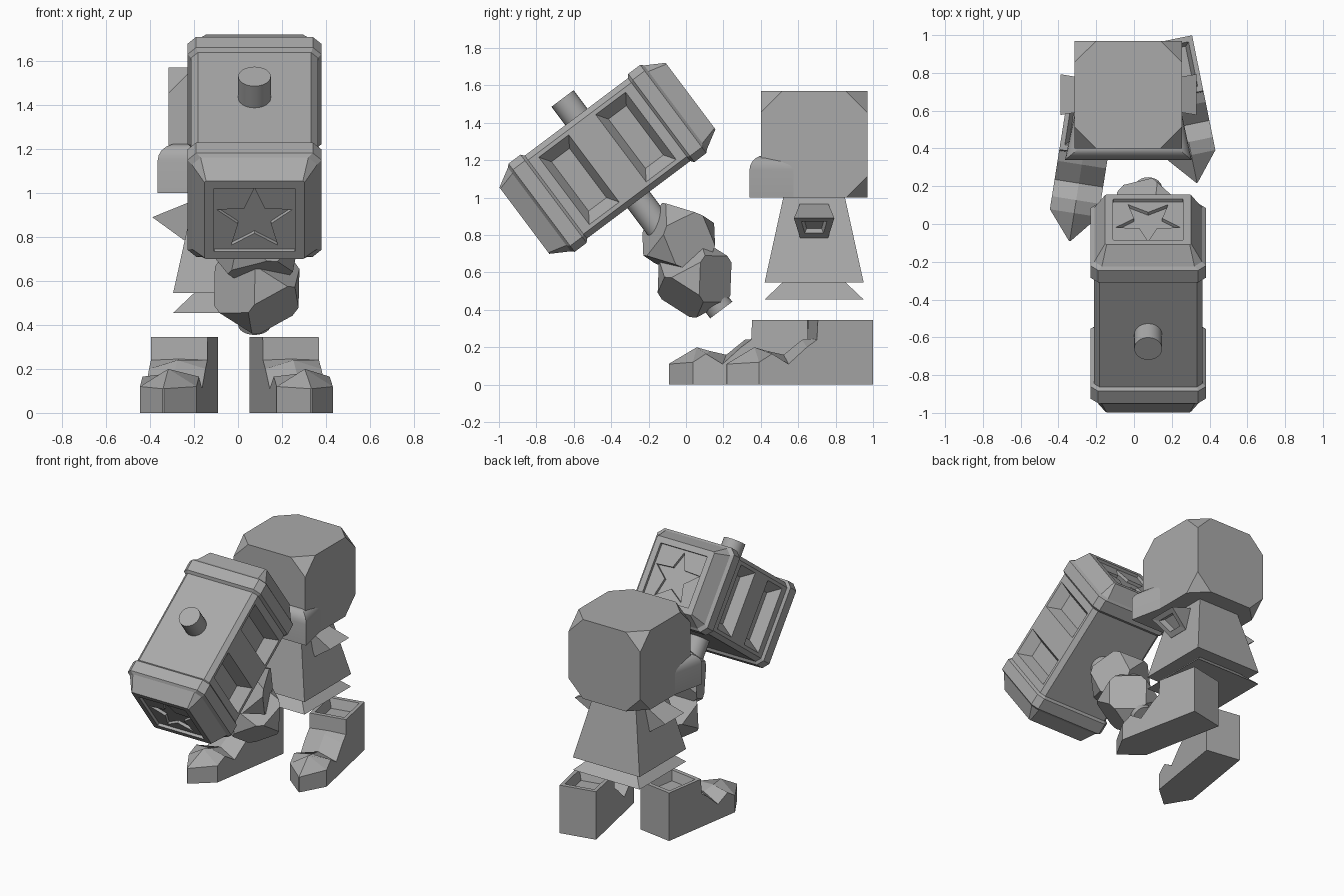
import bpy, bmesh, math
from mathutils import Matrix, Vector, Euler

if "Cube" in bpy.data.objects:
    bpy.data.objects.remove(bpy.data.objects["Cube"])

grey = bpy.data.materials.new("mid_grey")
grey.diffuse_color = (0.40, 0.40, 0.40, 1)
grey.use_nodes = True
grey.node_tree.nodes["Principled BSDF"].inputs["Base Color"].default_value = grey.diffuse_color


def finish(name, bm, matrix=None, smooth=False):
    bmesh.ops.recalc_face_normals(bm, faces=bm.faces[:])
    me = bpy.data.meshes.new(name)
    bm.to_mesh(me)
    bm.free()
    me.materials.append(grey)
    ob = bpy.data.objects.new(name, me)
    bpy.context.collection.objects.link(ob)
    if matrix:
        me.transform(matrix)
    if smooth:
        bpy.ops.object.select_all(action='DESELECT')
        ob.select_set(True)
        bpy.context.view_layer.objects.active = ob
        bpy.ops.object.shade_smooth_by_angle(angle=math.radians(40))
    return ob


def loft(name, rings, matrix=None, smooth=False):
    """Skin a list of equal-length point rings and cap both ends."""
    bm = bmesh.new()
    vs = [[bm.verts.new(p) for p in r] for r in rings]
    n = len(vs[0])
    for a, b in zip(vs, vs[1:]):
        for i in range(n):
            bm.faces.new((a[i], a[(i + 1) % n], b[(i + 1) % n], b[i]))
    bm.faces.new(vs[0])
    bm.faces.new(vs[-1])
    return finish(name, bm, matrix, smooth)


def cut_cube(name, half, cut, matrix):
    """Cube with its eight corners sliced off."""
    bm = bmesh.new()
    bmesh.ops.create_cube(bm, size=half * 2)
    bmesh.ops.bevel(bm, geom=bm.verts[:], offset=cut, segments=1, affect='VERTICES')
    return finish(name, bm, matrix)


def square(h, z):
    return [(-h, -h, z), (h, -h, z), (h, h, z), (-h, h, z)]


# --- head, muzzle and tunic share one upright axis
axis = Matrix.Translation((-0.03, 0.685, 0))
cut_cube("head", 0.285, 0.115, axis @ Matrix.Translation((0, 0, 1.285)))
loft("tunic", [square(0.265, 0.545), square(0.165, 1.0)], axis)
loft("tunic_hem", [square(0.265, 0.455), square(0.17, 0.545)], axis)

# muzzle: rounded block tapering back into the head
bm = bmesh.new()
bmesh.ops.create_cube(bm, size=1)
for v in bm.verts:
    front, top = v.co.y < 0, v.co.z > 0
    v.co = (math.copysign(0.335 if front else 0.27, v.co.x),
            -0.345 if front else -0.04, 1.225 if top else 1.0)
edges = [e for e in bm.edges if any(v.co.z > 1.1 for v in e.verts)
         and not all(v.co.y > -0.1 for v in e.verts)
         and not (abs(e.verts[0].co.z - e.verts[1].co.z) > 0.1)]
bmesh.ops.bevel(bm, geom=edges, offset=0.075, segments=5, profile=0.5, affect='EDGES')
finish("muzzle", bm, axis, smooth=True)

# --- flared sleeves with a sunken opening facing out and down
for side, label in ((1, "right"), (-1, "left")):
    def quad(xt, zt, wt, xb, zb, wb):
        return [(side * xt, -wt, zt), (side * xt, wt, zt),
                (side * xb, wb, zb), (side * xb, -wb, zb)]
    loft("sleeve_" + label, [
        quad(0.15, 0.975, 0.073, 0.15, 0.80, 0.073),
        quad(0.36, 0.89, 0.108, 0.215, 0.785, 0.075),
        quad(0.327, 0.872, 0.068, 0.245, 0.81, 0.05),
        quad(0.29, 0.89, 0.055, 0.215, 0.835, 0.04)], axis)


# --- boots: side wall, centre ridge, pointed toe and hollow cuff
def boot(name, heel, angle):
    # distance from heel, half width, side height, ridge height
    sections = [(0.0, 0.13, 0.345, 0.345), (0.30, 0.13, 0.345, 0.345),
                (0.305, 0.13, 0.24, 0.245), (0.36, 0.13, 0.20, 0.24),
                (0.46, 0.13, 0.11, 0.16), (0.55, 0.13, 0.165, 0.18),
                (0.62, 0.13, 0.12, 0.20), (0.77, 0.004, 0.11, 0.112)]
    rings = [[(-w, -t, 0), (w, -t, 0), (w, -t, s), (0, -t, c), (-w, -t, s)]
             for t, w, s, c in sections]
    ob = loft(name, rings)
    hole = loft("cuff_cutter", [
        [(x * k, y, z) for x, y in ((-1, a), (1, a), (1, b), (-1, b))]
        for k, a, b, z in ((0.085, -0.25, -0.05, 0.28), (0.11, -0.275, -0.025, 0.36))])
    carve(ob, [hole])
    ob.data.transform(Matrix.Translation((*heel, 0)) @ Matrix.Rotation(angle, 4, 'Z'))


def carve(ob, cutters):
    """Subtract cutters from an object, then remove them."""
    bpy.context.view_layer.objects.active = ob
    for c in cutters:
        c.hide_render = True
        m = ob.modifiers.new("cut", 'BOOLEAN')
        m.operation, m.solver, m.object = 'DIFFERENCE', 'EXACT', c
        bpy.ops.object.modifier_apply(modifier=m.name)
        bpy.data.objects.remove(c)


boot("boot_left", (-0.22, 0.67), math.radians(-9))
boot("boot_right", (0.18, 0.973), math.radians(11.5))

# --- hammer, built along local y (head) and z (handle), then tilted
tilt = Matrix(((1, 0, 0, 0.075), (0, 0.8, -0.6, -0.42), (0, 0.6, 0.8, 1.21), (0, 0, 0, 1)))


def chamfered(y, hx, hz, c):
    return [(sx * (hx - cx), y, sz * (hz - cz)) for sx, sz, cx, cz in (
        (1, 1, c, 0), (1, 1, 0, c), (1, -1, 0, c), (1, -1, c, 0),
        (-1, -1, c, 0), (-1, -1, 0, c), (-1, 1, 0, c), (-1, 1, c, 0))]


profile = [(0.535, 0.185, 0.18, 0.002), (0.555, 0.185, 0.18, 0.002),
           (0.555, 0.228, 0.222, 0.008), (0.455, 0.285, 0.28, 0.04),
           (0.44, 0.305, 0.295, 0.04), (0.36, 0.305, 0.295, 0.04),
           (0.345, 0.288, 0.277, 0.03)]
rings = [chamfered(-y, *r) for y, *r in profile] + \
        [chamfered(y, *r) for y, *r in reversed(profile)]
hammer = loft("hammer_head", rings)

# sunken side windows and end stars
cutters = []
for s in (-1, 1):
    for c in (-0.19, 0.19):
        cutters.append(loft("window_cutter", [
            [(s * x, c + i * a, j * b) for i, j in ((-1, -1), (1, -1), (1, 1), (-1, 1))]
            for x, a, b in ((0.215, 0.06, 0.165), (0.288, 0.10, 0.225), (0.32, 0.1175, 0.251))]))
    star = [((0.18 if k % 2 == 0 else 0.078) * math.sin(k * math.pi / 5),
             (0.18 if k % 2 == 0 else 0.078) * math.cos(k * math.pi / 5) - 0.012)
            for k in range(10)]
    cutters.append(loft("star_cutter", [[(x, s * y, z) for x, z in star] for y in (0.515, 0.58)]))
carve(hammer, cutters)
hammer.data.transform(tilt)

# handle passes through the head and shows as a peg on top
loft("hammer_handle", [[(0.074 * math.cos(k * math.pi / 12), 0.074 * math.sin(k * math.pi / 12), z)
                        for k in range(24)] for z in (-1.014, 0.40)], tilt, smooth=True)

# --- faceted fists gripping the handle
for name, y, z, rot in (("upper_fist", 0.045, -0.575, (0.6, 0.25, 0.3)),
                        ("lower_fist", -0.01, -0.79, (0.3, 0.5, 0.7))):
    cut_cube(name, 0.15, 0.125, tilt @ Matrix.Translation((0.01, y, z))
             @ Euler(rot).to_matrix().to_4x4())
